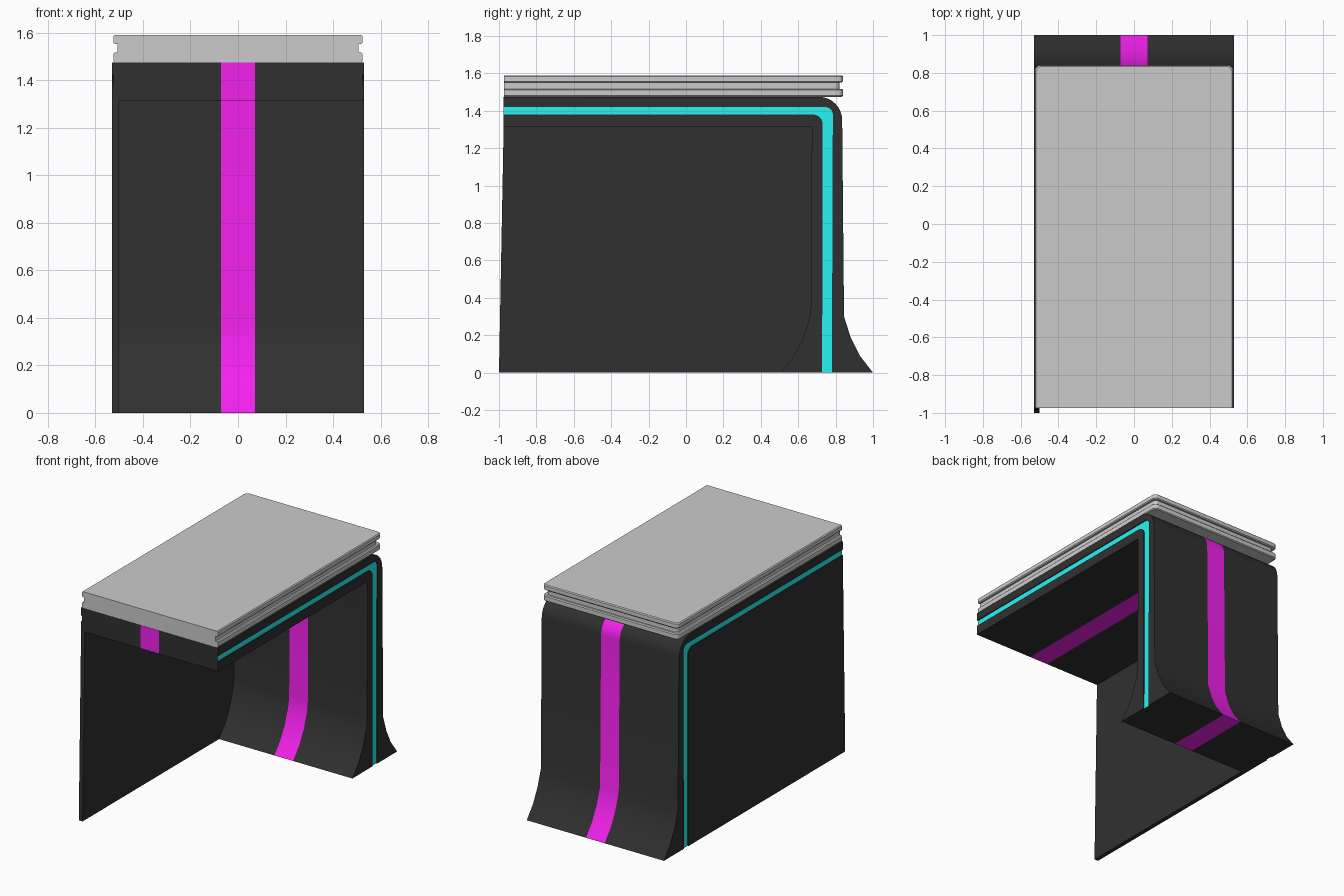
import bpy, bmesh, math
from math import radians, sin, cos

if "Cube" in bpy.data.objects:
    bpy.data.objects.remove(bpy.data.objects["Cube"])


def material(name, rgb):
    m = bpy.data.materials.new(name)
    m.diffuse_color = (*rgb, 1)
    m.use_nodes = True
    m.node_tree.nodes["Principled BSDF"].inputs["Base Color"].default_value = m.diffuse_color
    return m


DARK = material("dark_shell", (0.03, 0.03, 0.03))
PINK = material("magenta_band", (0.9, 0.015, 0.85))
CYAN = material("cyan_line", (0.02, 0.9, 0.9))


def arc(cy, cz, r, start, end, n):
    """Arc points in the side (y, z) plane."""
    angles = [radians(start + (end - start) * i / n) for i in range(n + 1)]
    return [(cy + r * cos(a), cz + r * sin(a)) for a in angles]


def finish(name, bm, mats=(), angle=30):
    bmesh.ops.remove_doubles(bm, verts=bm.verts, dist=1e-5)
    bmesh.ops.recalc_face_normals(bm, faces=bm.faces)
    me = bpy.data.meshes.new(name)
    bm.to_mesh(me)
    bm.free()
    ob = bpy.data.objects.new(name, me)
    bpy.context.collection.objects.link(ob)
    for m in mats:
        me.materials.append(m)
    bpy.ops.object.select_all(action='DESELECT')
    ob.select_set(True)
    bpy.context.view_layer.objects.active = ob
    bpy.ops.object.shade_smooth_by_angle(angle=radians(angle))
    return ob


def loop(bm, x, profile):
    return [bm.verts.new((x, y, z)) for y, z in profile]


def face(bm, verts, mat=0):
    bm.faces.new(verts).material_index = mat


def bridge(bm, a, b, mat=0):
    n = len(a)
    for i in range(n):
        face(bm, (a[i], a[(i + 1) % n], b[(i + 1) % n], b[i]), mat)


# Side-view lines, each running from the front edge to the foot
FRONT, W, INNER_W, BAND = -0.975, 0.53, 0.523, 0.072
outer = ([(FRONT, 1.475)] + arc(0.71, 1.35, 0.125, 90, 0, 8)
         + [(0.845, 0.30), (0.88, 0.19), (0.93, 0.09), (1.0, 0)])
line_out = [(FRONT, 1.42)] + arc(0.745, 1.38, 0.04, 90, 0, 6) + [(0.78, 0)]
line_in = [(FRONT, 1.38)] + arc(0.68, 1.33, 0.05, 90, 0, 6) + [(0.728, 0)]
inner = [(FRONT, 1.313), (0.673, 1.313), (0.668, 0.36), (0.66, 0.29),
         (0.62, 0.17), (0.57, 0.08), (0.505, 0)]

# Bent shell: core with a magenta band round its middle
bm = bmesh.new()
core = outer + [line_out[-1], line_in[-1]] + inner[::-1] + [line_in[0], line_out[0]]
rings = [loop(bm, x, core) for x in (-INNER_W, -BAND, BAND, INNER_W)]
for i, mat in enumerate((0, 1, 0)):
    bridge(bm, rings[i], rings[i + 1], mat)

# Raised side borders either side of a recessed cyan line
for s in (-1, 1):
    face(bm, loop(bm, s * INNER_W, line_out + line_in[::-1]), 2)
    for border in (outer + line_out[::-1], line_in + inner[::-1]):
        a, b = loop(bm, s * INNER_W, border), loop(bm, s * W, border)
        bridge(bm, a, b)
        face(bm, b)
finish("bent_shell", bm, (DARK, PINK, CYAN))

# Thin side panel filling the left opening
bm = bmesh.new()
panel = [(-1.0, 0), (FRONT, 1.313)] + inner[1:]
a, b = loop(bm, -W, panel), loop(bm, -0.5, panel)
bridge(bm, a, b)
face(bm, a)
face(bm, b)
finish("side_panel", bm, (DARK,))


# Grey top slab, grooved on both sides and the back
def slab_outline(inset):
    x, y, r = 0.525 - inset, 0.84 - inset, 0.03
    right = [(x, -0.973)] + [(x - r + p, y - r + q) for p, q in arc(0, 0, r, 0, 90, 5)]
    return right + [(-p, q) for p, q in right[::-1]]


bm = bmesh.new()
layers = [(1.475, 0.006), (1.481, 0), (1.511, 0), (1.517, 0.006), (1.517, 0.018),
          (1.552, 0.018), (1.552, 0.006), (1.558, 0), (1.584, 0), (1.59, 0.006)]
rings = [[bm.verts.new((x, y, z)) for x, y in slab_outline(i)] for z, i in layers]
for a, b in zip(rings, rings[1:]):
    bridge(bm, a, b)
face(bm, rings[0])
face(bm, rings[-1])
finish("top_slab", bm)
